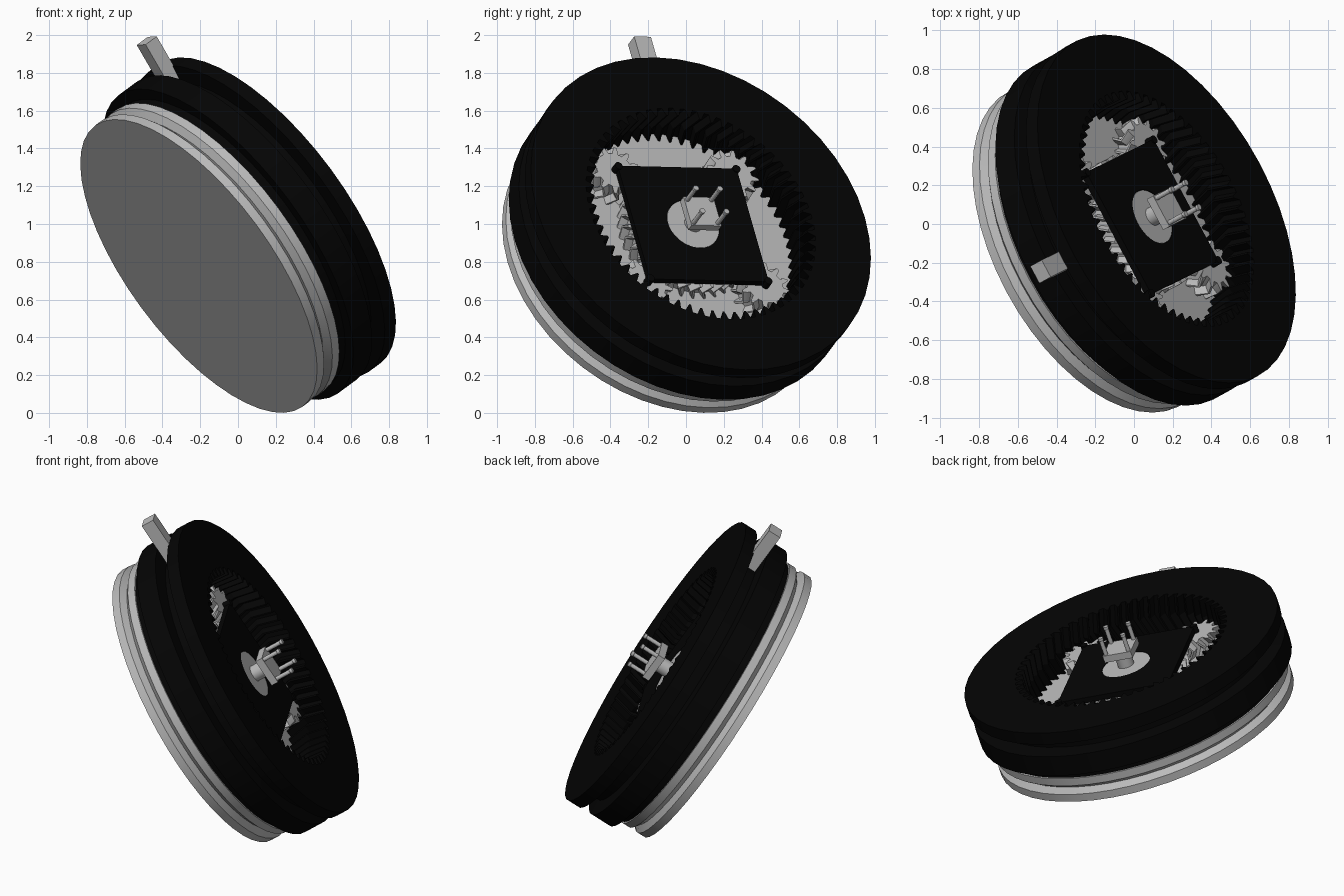
import bpy, bmesh, math
from mathutils import Vector, Matrix

if "Cube" in bpy.data.objects:
    bpy.data.objects.remove(bpy.data.objects["Cube"])

# Tilted frame: local z is the wheel axis, local x points along the lever
AXIS = Vector((0.735, 0.406, 0.543)).normalized()
ex = Vector((-0.546, -0.267, 0.993))
ex = (ex - AXIS * ex.dot(AXIS)).normalized()
ey = AXIS.cross(ex)
FRAME = Matrix.Translation((-0.208, -0.129, 0.777)) @ Matrix((ex, ey, AXIS)).transposed().to_4x4()


def material(name, v):
    m = bpy.data.materials.new(name)
    m.diffuse_color = (v, v, v, 1)
    m.use_nodes = True
    m.node_tree.nodes["Principled BSDF"].inputs["Base Color"].default_value = m.diffuse_color
    return m


GREY = material("grey_metal", 0.5)
BLACK = material("black_plastic", 0.0013)


def finish(name, bm, mat, offset=(0, 0, 0)):
    bmesh.ops.remove_doubles(bm, verts=bm.verts, dist=1e-5)
    bmesh.ops.recalc_face_normals(bm, faces=bm.faces)
    me = bpy.data.meshes.new(name)
    bm.to_mesh(me)
    bm.free()
    me.materials.append(mat)
    ob = bpy.data.objects.new(name, me)
    ob.matrix_world = FRAME @ Matrix.Translation(offset)
    bpy.context.collection.objects.link(ob)
    return ob


def bridge(bm, a, b):
    for i in range(len(a)):
        j = (i + 1) % len(a)
        bm.faces.new((a[i], a[j], b[j], b[i]))


def lathe(name, profile, mat, segs=48, closed=False, offset=(0, 0, 0)):
    """Spin (radius, height) points about the axis; open profiles get end caps."""
    bm = bmesh.new()
    loops = [[bm.verts.new((r * math.cos(math.tau * i / segs), r * math.sin(math.tau * i / segs), z))
              for i in range(segs)] for r, z in profile]
    for a, b in zip(loops, loops[1:]):
        bridge(bm, a, b)
    if closed:
        bridge(bm, loops[-1], loops[0])
    else:
        bm.faces.new(loops[0])
        bm.faces.new(loops[-1])
    return finish(name, bm, mat, offset)


def prism(name, outline, core, layers, mat, offset=(0, 0, 0)):
    """Stack a polar outline over (height, twist) layers; core is the radius of the other wall."""
    bm = bmesh.new()

    def loop(z, tw, rad=None):
        return [bm.verts.new(((rad or r) * math.cos(a + tw), (rad or r) * math.sin(a + tw), z))
                for a, r in outline]
    walls = [loop(z, tw) for z, tw in layers]
    for a, b in zip(walls, walls[1:]):
        bridge(bm, a, b)
    ends = [walls[0], walls[-1]]
    if core:
        inner = [loop(*layers[0], core), loop(*layers[-1], core)]
        bridge(bm, *inner)
        for a, b in zip(ends, inner):
            bridge(bm, a, b)
    else:
        for a, (z, _) in zip(ends, (layers[0], layers[-1])):
            c = bm.verts.new((0, 0, z))
            for i in range(len(a)):
                bm.faces.new((a[i], a[(i + 1) % len(a)], c))
    return finish(name, bm, mat, offset)


def teeth(count, root, tip):
    step = math.tau / count
    mid = (root + tip) / 2
    return [((k + f) * step, r) for k in range(count)
            for f, r in ((0, root), (0.2, root), (0.3, mid), (0.42, tip),
                         (0.58, tip), (0.7, mid), (0.8, root))]


def herringbone(z0, z1, count, sign=1):
    return [(z0, 0), ((z0 + z1) / 2, sign * 0.5 * math.tau / count), (z1, 0)]


def box(name, size, centre, mat):
    bm = bmesh.new()
    bmesh.ops.create_cube(bm, size=1)
    bmesh.ops.scale(bm, vec=size, verts=bm.verts)
    return finish(name, bm, mat, centre)


FLOOR, TOP = 0.262, 0.512

# Grey base with V groove and raised floor
lathe("base", [(0.925, 0), (0.925, 0.05), (0.888, 0.08), (0.925, 0.11), (0.925, 0.16),
               (0.80, 0.16), (0.80, FLOOR)], GREY)

# Black outer wheel with a groove around the rim
lathe("outer_ring", [(0.78, 0.161), (0.915, 0.161), (0.915, 0.212), (0.98, 0.212), (0.98, 0.345),
                     (0.885, 0.355), (0.885, 0.425), (0.985, 0.432), (0.985, TOP),
                     (0.70, TOP), (0.70, FLOOR - 0.01), (0.78, FLOOR - 0.01)], BLACK, closed=True)

# Internal teeth of the ring
prism("ring_teeth", teeth(60, 0.665, 0.62), 0.70, herringbone(FLOOR, TOP, 60), BLACK)

# Sun gear and four planet gears
prism("sun_gear", teeth(34, 0.335, 0.376), 0, herringbone(FLOOR, 0.375, 34, -1), GREY)
lathe("sun_hub", [(0.15, 0.36), (0.15, 0.411)], GREY)
for k in range(4):
    a = math.radians(45 + 90 * k)
    pos = (0.5 * math.cos(a), 0.5 * math.sin(a), 0)
    prism("planet_gear", teeth(12, 0.108, 0.15), 0, herringbone(FLOOR, 0.372, 12), GREY, pos)
    lathe("planet_pin", [(0.022, 0.36), (0.022, 0.42)], BLACK, 16, offset=pos)

# Square carrier plate with a round hole
square = [(math.tau * i / 48, 0.357 / max(abs(math.cos(math.tau * i / 48)), abs(math.sin(math.tau * i / 48))))
          for i in range(48)]
prism("carrier_plate", square, 0.152, [(0.377, 0), (0.413, 0)], BLACK)

# Centre shaft, square flange and four prongs
lathe("shaft", [(0.05, 0.40), (0.05, 0.50)], GREY, 24)
box("flange", (0.18, 0.18, 0.045), (0, 0, 0.512), GREY)
for sx in (-1, 1):
    for sy in (-1, 1):
        lathe("prong", [(0.013, 0.53), (0.013, 0.63), (0.016, 0.635), (0.016, 0.65)], GREY, 12,
              offset=(sx * 0.072, sy * 0.072, 0))

# Lever standing out of the rim groove
box("lever", (0.31, 0.10, 0.08), (1.009, 0, 0.398), GREY)

# Smooth the round walls, keep edges sharp
for ob in bpy.context.scene.objects:
    ob.select_set(True)
    bpy.context.view_layer.objects.active = ob
bpy.ops.object.shade_smooth_by_angle(angle=math.radians(20))
